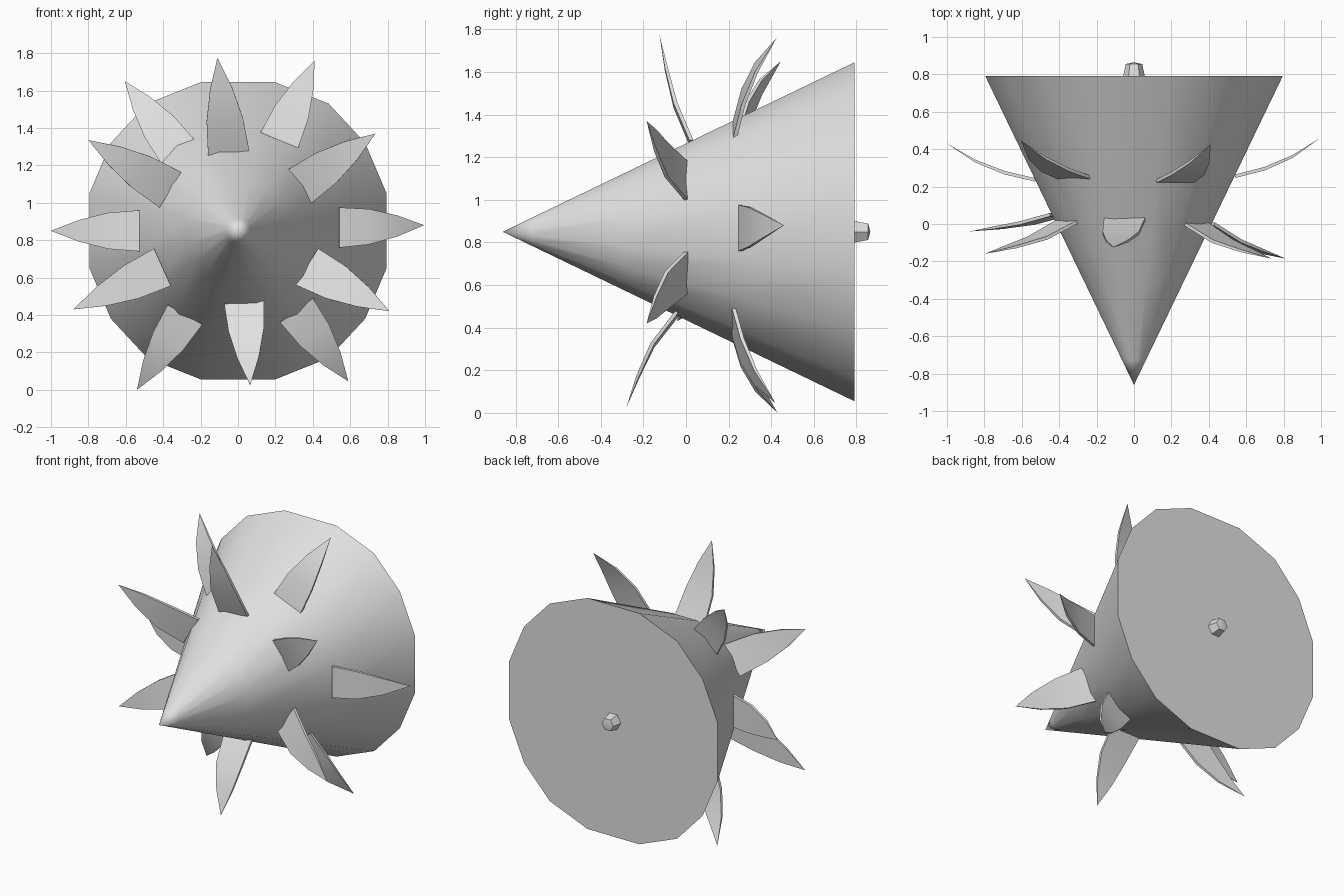
import bpy, bmesh, math
from mathutils import Vector

if "Cube" in bpy.data.objects:
    bpy.data.objects.remove(bpy.data.objects["Cube"])

CZ = 0.85
mat = bpy.data.materials.new("light_grey")
mat.diffuse_color = (0.75, 0.75, 0.75, 1)
mat.use_nodes = True
mat.node_tree.nodes["Principled BSDF"].inputs["Base Color"].default_value = mat.diffuse_color


def finish(name, bm, angle=40):
    bmesh.ops.recalc_face_normals(bm, faces=bm.faces)
    me = bpy.data.meshes.new(name)
    bm.to_mesh(me)
    bm.free()
    me.materials.append(mat)
    ob = bpy.data.objects.new(name, me)
    bpy.context.collection.objects.link(ob)
    bpy.ops.object.select_all(action='DESELECT')
    ob.select_set(True)
    bpy.context.view_layer.objects.active = ob
    bpy.ops.object.shade_smooth_by_angle(angle=math.radians(angle))
    return ob


def bridge(bm, a, b):
    n = len(a)
    for i in range(n):
        j = (i + 1) % n
        bm.faces.new((a[i], a[j], b[j], b[i]))


def fan(bm, ring, tip):
    for i in range(len(ring)):
        bm.faces.new((ring[i], ring[(i + 1) % len(ring)], tip))


# Shell: 16-sided cone lying along y, apex to the front
quad = [(0.795, 0.198), (0.68, 0.47), (0.485, 0.68), (0.197, 0.795)]
outline = (quad + [(-x, z) for x, z in reversed(quad)]
           + [(-x, -z) for x, z in quad] + [(x, -z) for x, z in reversed(quad)])
bm = bmesh.new()
apex = bm.verts.new((0, -0.86, CZ))
rings = []
for t in (0.08, 0.35, 0.7, 1.0):
    rings.append([bm.verts.new((x * t, -0.86 + 1.65 * t, CZ + z * t)) for x, z in outline])
fan(bm, rings[0], apex)
for r0, r1 in zip(rings, rings[1:]):
    bridge(bm, r0, r1)
bm.faces.new(rings[-1])
finish("cone_shell", bm)

# Small six-sided stem on the back
bm = bmesh.new()
stem = []
for y, r in ((0.78, 0.06), (0.855, 0.044)):
    stem.append([bm.verts.new((r * math.cos(k * math.pi / 3), y,
                               CZ + r * math.sin(k * math.pi / 3))) for k in range(6)])
bridge(bm, stem[0], stem[1])
fan(bm, stem[1], bm.verts.new((0, 0.865, CZ)))
bm.faces.new(stem[0])
finish("back_stem", bm)


# Curved leaf-shaped spike: base corners a, b and tip given in x, z
def spike(name, a, b, tip, y0, y1, bow):
    a, b, tip = (Vector((p[0], 0, p[1])) for p in (a, b, tip))
    mid, half = (a + b) / 2, (b - a) / 2
    out = (tip - mid).normalized()
    normal = Vector((0, 1, 0)) - out * (y1 - y0)
    normal.normalize()
    bm = bmesh.new()
    rows = []
    for t, w, k, th in ((0, 1, 0, 0.009), (0.35, 0.88, bow[0], 0.009),
                        (0.68, 0.53, bow[1], 0.007)):
        c = mid.lerp(tip, t)
        c.y = y0 + (y1 - y0) * k
        h, n = half * w, normal * th
        rows.append([bm.verts.new(c + v) for v in (-h - n, h - n, h + n, -h + n)])
    bridge(bm, rows[0], rows[1])
    bridge(bm, rows[1], rows[2])
    tip.y = y1
    fan(bm, rows[2], bm.verts.new(tip))
    bm.faces.new(rows[0])
    finish(name, bm, 35)


# Front ring bends forward, back ring bends backward
front = [((-0.16, 1.255), (0.06, 1.28), (-0.11, 1.775), 0.025, -0.125),
         ((0.27, 1.18), (0.395, 1.0), (0.735, 1.37), 0.0, -0.185),
         ((0.43, 0.755), (0.31, 0.56), (0.81, 0.42), 0.0, -0.185),
         ((-0.075, 0.465), (0.14, 0.485), (0.065, 0.025), -0.035, -0.28),
         ((-0.45, 0.755), (-0.36, 0.555), (-0.88, 0.43), 0.05, -0.04),
         ((-0.305, 1.165), (-0.42, 0.975), (-0.80, 1.335), 0.01, -0.16)]
back = [((0.12, 1.375), (0.32, 1.29), (0.41, 1.76), 0.23, 0.425),
        ((0.54, 0.975), (0.54, 0.76), (0.995, 0.88), 0.255, 0.46),
        ((0.40, 0.49), (0.225, 0.36), (0.59, 0.045), 0.225, 0.42),
        ((-0.375, 0.455), (-0.19, 0.35), (-0.54, 0.0), 0.225, 0.43),
        ((-0.525, 0.96), (-0.525, 0.74), (-1.0, 0.85), 0.235, 0.43),
        ((-0.235, 1.34), (-0.41, 1.21), (-0.605, 1.65), 0.25, 0.445)]
for i, s in enumerate(front):
    spike(f"front_spike_{i + 1}", *s, (0.5, 0.78))
for i, s in enumerate(back):
    spike(f"back_spike_{i + 1}", *s, (0.2, 0.52))
